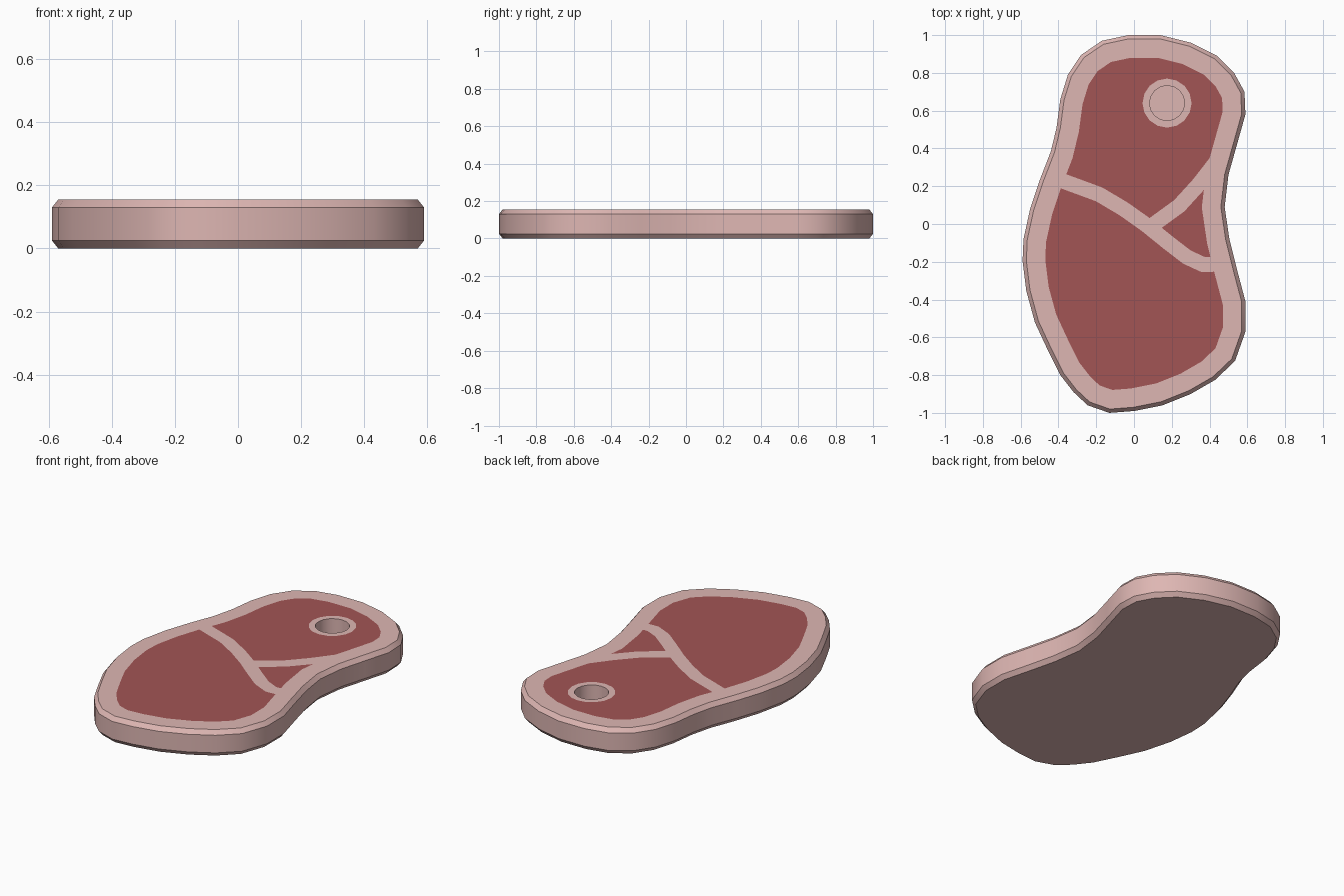
import bpy, bmesh, math
from mathutils import Vector
from mathutils.geometry import delaunay_2d_cdt

if "Cube" in bpy.data.objects:
    bpy.data.objects.remove(bpy.data.objects["Cube"])

HEIGHT, BEVEL_Z, BEVEL_XY = 0.155, 0.025, 0.02
RIM, VEIN, HOLE_FLOOR = 0.12, 0.08, 0.03

# Steak silhouette, clockwise from the top
OUTLINE = [(-.03, 1), (.14, 1), (.30, .96), (.44, .89), (.53, .80), (.585, .70), (.59, .58),
           (.545, .42), (.50, .26), (.48, .09), (.505, -.08), (.545, -.24), (.59, -.41),
           (.59, -.57), (.535, -.725), (.43, -.825), (.30, -.90), (.15, -.96), (0, -.99),
           (-.13, -1), (-.245, -.96), (-.32, -.89), (-.39, -.80), (-.46, -.66), (-.525, -.52),
           (-.57, -.355), (-.59, -.195), (-.585, -.08), (-.55, .08), (-.50, .23), (-.44, .385),
           (-.41, .51), (-.39, .66), (-.35, .79), (-.28, .895), (-.17, .97)]
# Centre lines of the two fat veins
VEINS = [[(-.45, .255), (-.37, .225), (-.185, .157), (-.055, .08), (.065, -.005), (.18, -.098),
          (.28, -.175), (.367, -.215), (.48, -.21)],
         [(.10, -.005), (.24, .097), (.343, .21), (.44, .335)]]
BONE = Vector((.175, .64))


def offset(pts, d, closed):
    """Shift a path to its left by d with mitred corners."""
    out, n = [], len(pts)
    for i, p in enumerate(pts):
        a = pts[i - 1] if closed or i > 0 else None
        b = pts[(i + 1) % n] if closed or i < n - 1 else None
        dirs = [v.normalized() for v in ((p - a) if a else None, (b - p) if b else None) if v]
        norms = [Vector((-v.y, v.x)) for v in dirs]
        m = (norms[0] + norms[-1]).normalized()
        out.append(p + m * d / m.dot(norms[0]))
    return out


def circle(r, n=16):
    return [BONE + Vector((math.cos(t), math.sin(t))) * r
            for t in (2 * math.pi * i / n for i in range(n))]


def strip(path):
    pts = [Vector(p) for p in path]
    return offset(pts, -VEIN / 2, False) + offset(pts, VEIN / 2, False)[::-1]


def material(name, rgb):
    m = bpy.data.materials.new(name)
    m.diffuse_color = (*rgb, 1)
    m.use_nodes = True
    m.node_tree.nodes["Principled BSDF"].inputs["Base Color"].default_value = m.diffuse_color
    return m


# Divide the flat top into regions: top, meat, bone ring, hole, veins
outer = [Vector(p) for p in reversed(OUTLINE)]
top = offset(outer, BEVEL_XY, True)
regions = [top, offset(outer, RIM, True), circle(.13), circle(.093)] + [strip(v) for v in VEINS]
points, loops = [], []
for r in regions:
    loops.append(list(range(len(points), len(points) + len(r))))
    points += r
co, _, faces, orig, _, face_src = delaunay_2d_cdt(points, [], loops, 1, 1e-5)
index = {src: i for i, group in enumerate(orig) for src in group}

bm = bmesh.new()
verts = [bm.verts.new((p.x, p.y, HEIGHT)) for p in co]
for f, src in zip(faces, face_src):
    src = set(src)
    if 0 in src and 3 not in src:
        face = bm.faces.new([verts[i] for i in f])
        face.material_index = 1 if src == {0, 1} else 0


def ring(pts, z):
    return [bm.verts.new((p.x, p.y, z)) for p in pts]


def skin(rings):
    """Join stacked rings with walls and cap the last one."""
    for a, b in zip(rings, rings[1:]):
        for i in range(len(a)):
            bm.faces.new((a[i - 1], b[i - 1], b[i], a[i]))
    bm.faces.new(rings[-1])


# Bevelled side and underside
skin([[verts[index[i]] for i in loops[0]], ring(outer, HEIGHT - BEVEL_Z),
      ring(outer, BEVEL_Z), ring(top, 0)])
# Hollow in the bone
skin([[verts[index[i]] for i in loops[3]], ring(regions[3], HOLE_FLOOR)])

bmesh.ops.delete(bm, geom=[v for v in bm.verts if not v.link_faces], context='VERTS')
bmesh.ops.recalc_face_normals(bm, faces=bm.faces)
mesh = bpy.data.meshes.new("steak")
bm.to_mesh(mesh)
bm.free()
mesh.materials.append(material("fat", (.73, .47, .45)))
mesh.materials.append(material("meat", (.36, .09, .09)))
steak = bpy.data.objects.new("steak", mesh)
bpy.context.collection.objects.link(steak)
bpy.context.view_layer.objects.active = steak
steak.select_set(True)
bpy.ops.object.shade_smooth_by_angle(angle=math.radians(30))
